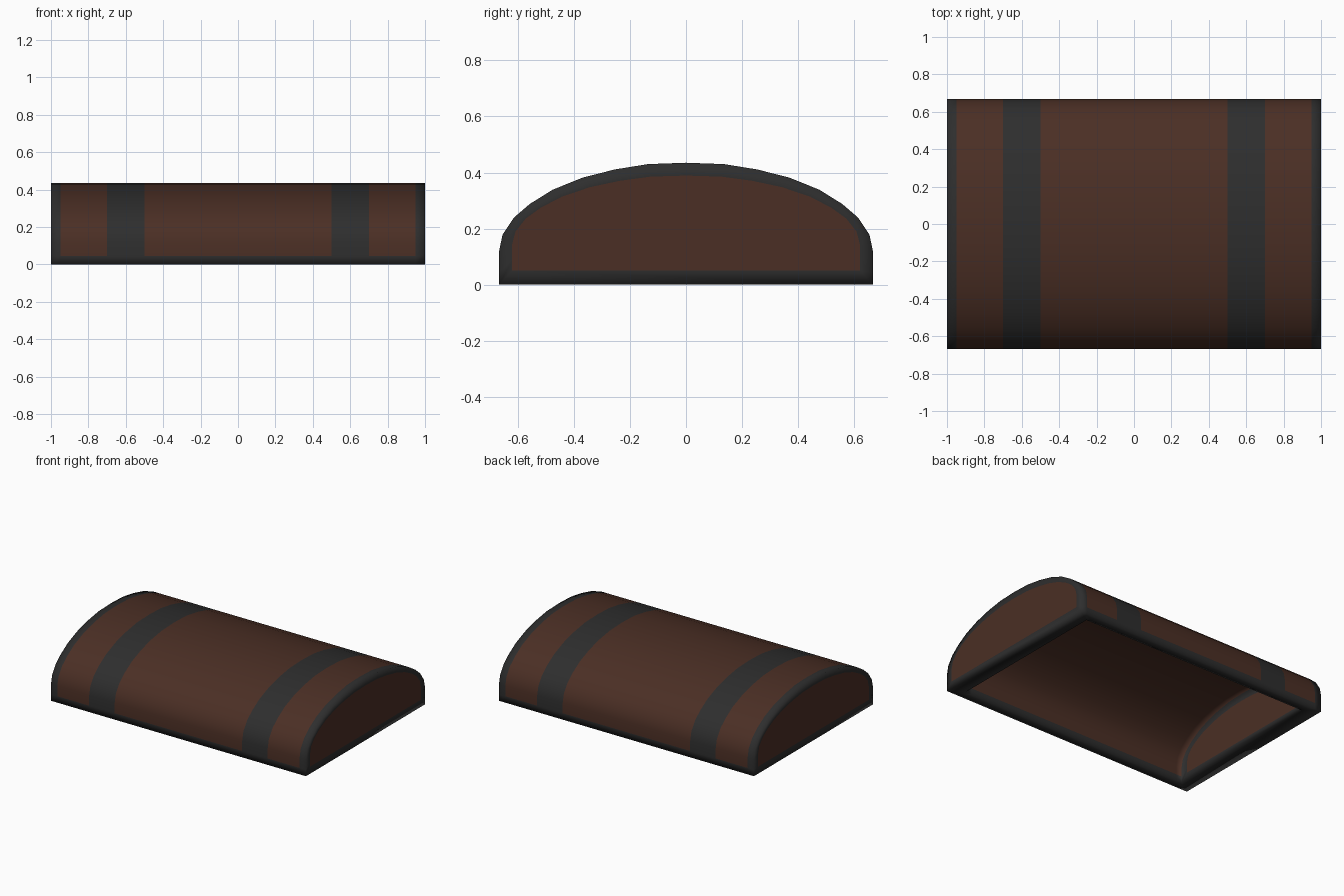
import bpy, bmesh

if "Cube" in bpy.data.objects:
    bpy.data.objects.remove(bpy.data.objects["Cube"])


def material(name, rgb):
    m = bpy.data.materials.new(name)
    m.diffuse_color = (*rgb, 1)
    m.use_nodes = True
    m.node_tree.nodes["Principled BSDF"].inputs["Base Color"].default_value = m.diffuse_color
    return m


BROWN, IRON = 0, 1
EDGE = 0.045  # height of the iron strip along the bottom

# Half of the arched cross-section (y, z), mirrored to the other side
half = [(-0.667, 0), (-0.667, EDGE), (-0.667, 0.118), (-0.654, 0.179),
        (-0.614, 0.239), (-0.557, 0.288), (-0.475, 0.339), (-0.368, 0.382),
        (-0.254, 0.411), (-0.136, 0.43)]
outer = half + [(0, 0.435)] + [(-y, z) for y, z in reversed(half)]
inner = [(y * 0.9, z if z == EDGE else z * 0.9) for y, z in outer]

bm = bmesh.new()


def face(verts, mat):
    f = bm.faces.new(verts)
    f.material_index = mat
    f.smooth = True


def shell(xs, profile, ring, is_iron):
    """Arched skin through all x stations, with an iron-edged panel at each end."""
    rows = [[bm.verts.new((x, y, z)) for y, z in profile] for x in xs]
    for a, b in zip(rows, rows[1:]):
        xm = abs(a[0].co.x + b[0].co.x) / 2
        for i in range(len(profile) - 1):
            low = max(profile[i][1], profile[i + 1][1]) <= EDGE
            face((a[i], a[i + 1], b[i + 1], b[i]), IRON if low or is_iron(xm) else BROWN)
    for row in (rows[0], rows[-1]):
        panel = [bm.verts.new((v.co.x, v.co.y * ring[0], 0.05 + v.co.z * ring[1])) for v in row]
        n = len(row)
        for i in range(n):
            j = (i + 1) % n
            face((row[i], row[j], panel[j], panel[i]), IRON)
        face(panel, BROWN)
    return rows


# Outer skin with straps, and the plain hollow inside
stations = [-1, -0.95, -0.7, -0.5, 0.5, 0.7, 0.95, 1]
out_rows = shell(stations, outer, (0.93, 0.78), lambda x: x > 0.95 or 0.5 < x < 0.7)
in_rows = shell([x * 0.9 for x in stations], inner, (0.91, 0.74), lambda x: False)

# Flat iron rim underneath
for k in range(len(stations) - 1):
    for s in (0, -1):
        face((out_rows[k][s], out_rows[k + 1][s], in_rows[k + 1][s], in_rows[k][s]), IRON)
for k in (0, -1):
    face((out_rows[k][0], out_rows[k][-1], in_rows[k][-1], in_rows[k][0]), IRON)

bmesh.ops.recalc_face_normals(bm, faces=bm.faces)
mesh = bpy.data.meshes.new("chest_lid")
bm.to_mesh(mesh)
bm.free()

# Fully smooth shading, as the soft gradients across the ends show
mesh.materials.append(material("dark brown wood", (0.07, 0.028, 0.018)))
mesh.materials.append(material("dark iron", (0.027, 0.027, 0.027)))
lid = bpy.data.objects.new("chest_lid", mesh)
bpy.context.collection.objects.link(lid)
